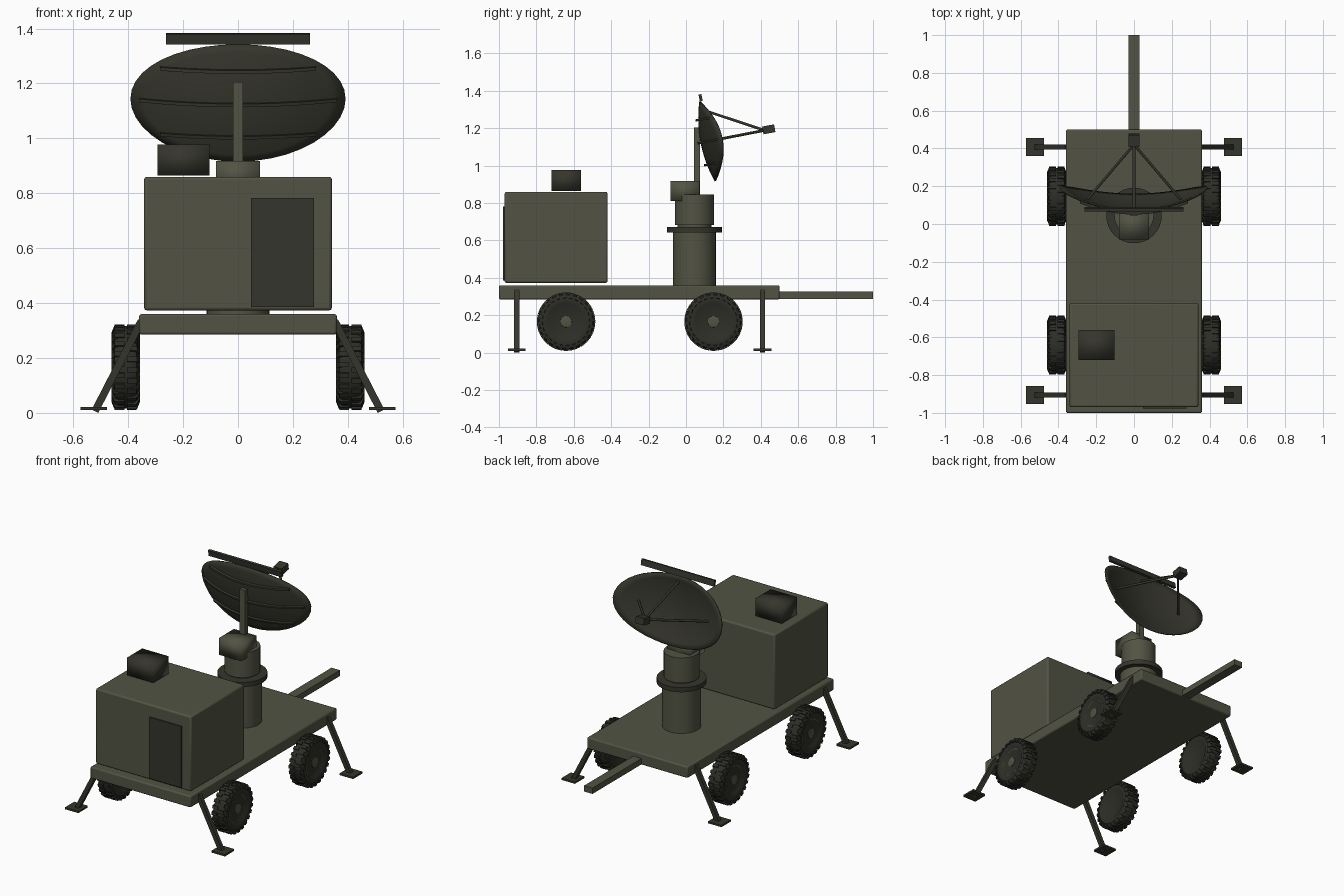
import bpy, bmesh
from math import radians, pi, sin, cos, tau
from mathutils import Matrix, Vector

cube = bpy.data.objects.get("Cube")
if cube:
    bpy.data.objects.remove(cube, do_unlink=True)


def material(name, rgb):
    m = bpy.data.materials.new(name)
    m.use_nodes = True
    col = (*rgb, 1)
    m.diffuse_color = col
    m.node_tree.nodes["Principled BSDF"].inputs["Base Color"].default_value = col
    return m


OLIVE = material("olive_paint", (0.085, 0.087, 0.057))
DARK = material("dark_olive", (0.036, 0.036, 0.026))
RUBBER = material("tyre_rubber", (0.027, 0.027, 0.021))


def finish(name, bm, mat, smooth=None, bevel=0):
    """Turn a bmesh into an object; smooth is the sharp-edge angle."""
    bmesh.ops.recalc_face_normals(bm, faces=bm.faces)
    me = bpy.data.meshes.new(name)
    bm.to_mesh(me)
    bm.free()
    me.materials.append(mat)
    ob = bpy.data.objects.new(name, me)
    bpy.context.collection.objects.link(ob)
    if bevel:
        mod = ob.modifiers.new("edge_bevel", "BEVEL")
        mod.width, mod.segments = bevel, 2
    if smooth:
        bpy.ops.object.select_all(action="DESELECT")
        ob.select_set(True)
        bpy.context.view_layer.objects.active = ob
        bpy.ops.object.shade_smooth_by_angle(angle=radians(smooth))
    return ob


def add_box(bm, centre, size, frame=Matrix()):
    m = frame @ Matrix.Translation(centre) @ Matrix.Diagonal((*size, 1))
    bmesh.ops.create_cube(bm, size=1, matrix=m)


def box(name, lo, hi, mat, frame=Matrix(), **kw):
    lo, hi = Vector(lo), Vector(hi)
    bm = bmesh.new()
    add_box(bm, (lo + hi) / 2, hi - lo, frame)
    return finish(name, bm, mat, **kw)


def rod(name, a, b, width, mat, sides=4, smooth=None):
    """Straight bar between two points."""
    a, b = Vector(a), Vector(b)
    d = b - a
    turn = d.to_track_quat("Z", "Y").to_matrix().to_4x4()
    m = Matrix.Translation((a + b) / 2) @ turn @ Matrix.Rotation(pi / sides, 4, "Z")
    bm = bmesh.new()
    r = width / 2 / cos(pi / sides)
    bmesh.ops.create_cone(bm, cap_ends=True, segments=sides, radius1=r, radius2=r,
                          depth=d.length, matrix=m)
    return finish(name, bm, mat, smooth)


def drum(name, y, z0, z1, r, mat):
    bm = bmesh.new()
    bmesh.ops.create_cone(bm, cap_ends=True, segments=32, radius1=r, radius2=r,
                          depth=z1 - z0, matrix=Matrix.Translation((0, y, (z0 + z1) / 2)))
    return finish(name, bm, mat, 40)


def lathe_x(name, profile, centre, side, mat, steps=32):
    """Spin (offset, radius) pairs about the x axis, closing both ends."""
    bm = bmesh.new()
    rings = [[bm.verts.new(Vector(centre) + Vector((side * x, r * cos(tau * i / steps),
                                                    r * sin(tau * i / steps))))
              for i in range(steps)] for x, r in profile]
    for p, q in zip(rings, rings[1:]):
        for i in range(steps):
            j = (i + 1) % steps
            bm.faces.new((p[i], p[j], q[j], q[i]))
    bm.faces.new(rings[0])
    bm.faces.new(rings[-1])
    return finish(name, bm, mat, 35)


# Trailer bed and drawbar
box("trailer_bed", (-0.36, -1, 0.285), (0.36, 0.5, 0.36), OLIVE, bevel=0.008, smooth=30)
box("drawbar", (-0.03, 0.49, 0.288), (0.03, 1, 0.326), OLIVE)

# Equipment cabin with door and roof unit
box("cabin", (-0.342, -0.97, 0.373), (0.342, -0.419, 0.86), OLIVE, bevel=0.01, smooth=30)
box("cabin_door", (0.048, -0.978, 0.385), (0.277, -0.969, 0.782), DARK)
box("roof_unit", (-0.293, -0.72, 0.865), (-0.103, -0.562, 0.977), DARK, smooth=180)

# Turntable pedestal
drum("pedestal", 0.045, 0.355, 0.642, 0.115, OLIVE)
drum("pedestal_flange", 0.045, 0.642, 0.672, 0.147, DARK)
drum("turntable", 0.045, 0.682, 0.845, 0.105, OLIVE)
drum("turntable_bearing", 0.045, 0.67, 0.684, 0.09, OLIVE)
box("drive_housing", (-0.08, -0.082, 0.81), (0.08, 0.073, 0.918), OLIVE, smooth=180)
box("mast", (-0.019, 0.043, 0.83), (0.019, 0.075, 1.205), OLIVE)

# Dish frame: local y points along the beam
DISH = Matrix.Translation((0, 0.082, 1.123)) @ Matrix.Rotation(radians(11), 4, "X")
WIDE, HIGH, CURVE = 0.39, 0.2165, 0.74


def on_dish(x, z, lift=0.0):
    return DISH @ Vector((x, CURVE * (x * x + z * z) + lift, z))


# Reflector: elliptical cut of a paraboloid
bm = bmesh.new()
steps, levels = 40, 8
hub = bm.verts.new(on_dish(0, 0))
rings = [[bm.verts.new(on_dish(WIDE * k / levels * cos(tau * i / steps),
                               HIGH * k / levels * sin(tau * i / steps)))
          for i in range(steps)] for k in range(1, levels + 1)]
for i in range(steps):
    j = (i + 1) % steps
    bm.faces.new((hub, rings[0][j], rings[0][i]))
    for p, q in zip(rings, rings[1:]):
        bm.faces.new((p[i], p[j], q[j], q[i]))
dish = finish("dish", bm, DARK, 50)
shell = dish.modifiers.new("thickness", "SOLIDIFY")
shell.thickness, shell.offset = 0.008, 0

# Curved stiffeners on the back of the dish
for label, z, half in (("upper", 0.122, 0.285), ("middle", 0, 0.36), ("lower", -0.122, 0.285)):
    bm = bmesh.new()
    n = 10
    loops = []
    for i in range(n + 1):
        x = half * (2 * i / n - 1)
        loops.append([bm.verts.new(on_dish(x, z + dz, lift))
                      for dz, lift in ((-0.006, 0), (0.006, 0), (0.006, -0.02), (-0.006, -0.02))])
    for p, q in zip(loops, loops[1:]):
        for i in range(4):
            j = (i + 1) % 4
            bm.faces.new((p[i], p[j], q[j], q[i]))
    bm.faces.new(loops[0])
    bm.faces.new(loops[-1])
    finish(label + "_stiffener", bm, DARK)

# Bar antenna on the top edge, feed box and its struts
box("top_bar", (-0.262, 0.034, 0.217), (0.262, 0.05, 0.255), DARK, frame=DISH)
box("feed_box", (-0.03, 0.335, -0.02), (0.03, 0.4, 0.022), DARK, frame=DISH)
feed = DISH @ Vector((0, 0.345, 0))
for label, x, z in (("top", 0, 0.18), ("left", 0.25, 0), ("right", -0.25, 0)):
    rod(label + "_feed_strut", on_dish(x, z), feed, 0.014, DARK, 8, 50)

# Wheels: tyre, staggered lugs, rim
TYRE = [(-0.036, 0.088), (-0.044, 0.1), (-0.046, 0.122), (-0.04, 0.142), (-0.028, 0.15)]
TYRE += [(-x, r) for x, r in reversed(TYRE)]
RIM = [(-0.03, 0.09), (0.036, 0.09), (0.036, 0.083), (0.022, 0.072), (0.026, 0.032),
       (0.04, 0.03), (0.042, 0.022)]
LUGS = 24
for side, sname in ((1, "left"), (-1, "right")):
    for y, yname in ((-0.641, "front"), (0.147, "rear")):
        centre = Vector((side * 0.409, y, 0.166))
        tag = f"{yname}_{sname}_"
        lathe_x(tag + "tyre", TYRE, centre, side, RUBBER)
        lathe_x(tag + "rim", RIM, centre, side, OLIVE)
        bm = bmesh.new()
        for i in range(LUGS):
            for row in (-1, 1):
                spin = Matrix.Rotation(tau * (i + 0.25 * row) / LUGS, 4, "X")
                frame = Matrix.Translation(centre) @ spin
                add_box(bm, (row * 0.022, 0, 0.148), (0.036, 0.019, 0.016), frame)
                tilt = frame @ Matrix.Translation((row * 0.042, 0, 0.138))
                add_box(bm, (0, 0, 0), (0.009, 0.019, 0.026),
                        tilt @ Matrix.Rotation(-row * 0.4, 4, "Y"))
        finish(tag + "tread", bm, RUBBER)

# Stabiliser legs with foot pads
for side, sname in ((1, "left"), (-1, "right")):
    for y, yname in ((-0.905, "front"), (0.408, "rear")):
        tag = f"{yname}_{sname}_"
        rod(tag + "leg", (side * 0.352, y, 0.335), (side * 0.521, y, 0.006), 0.027, DARK)
        box(tag + "foot", (side * 0.525 - 0.048, y - 0.048, 0.01),
            (side * 0.525 + 0.048, y + 0.048, 0.022), DARK)
